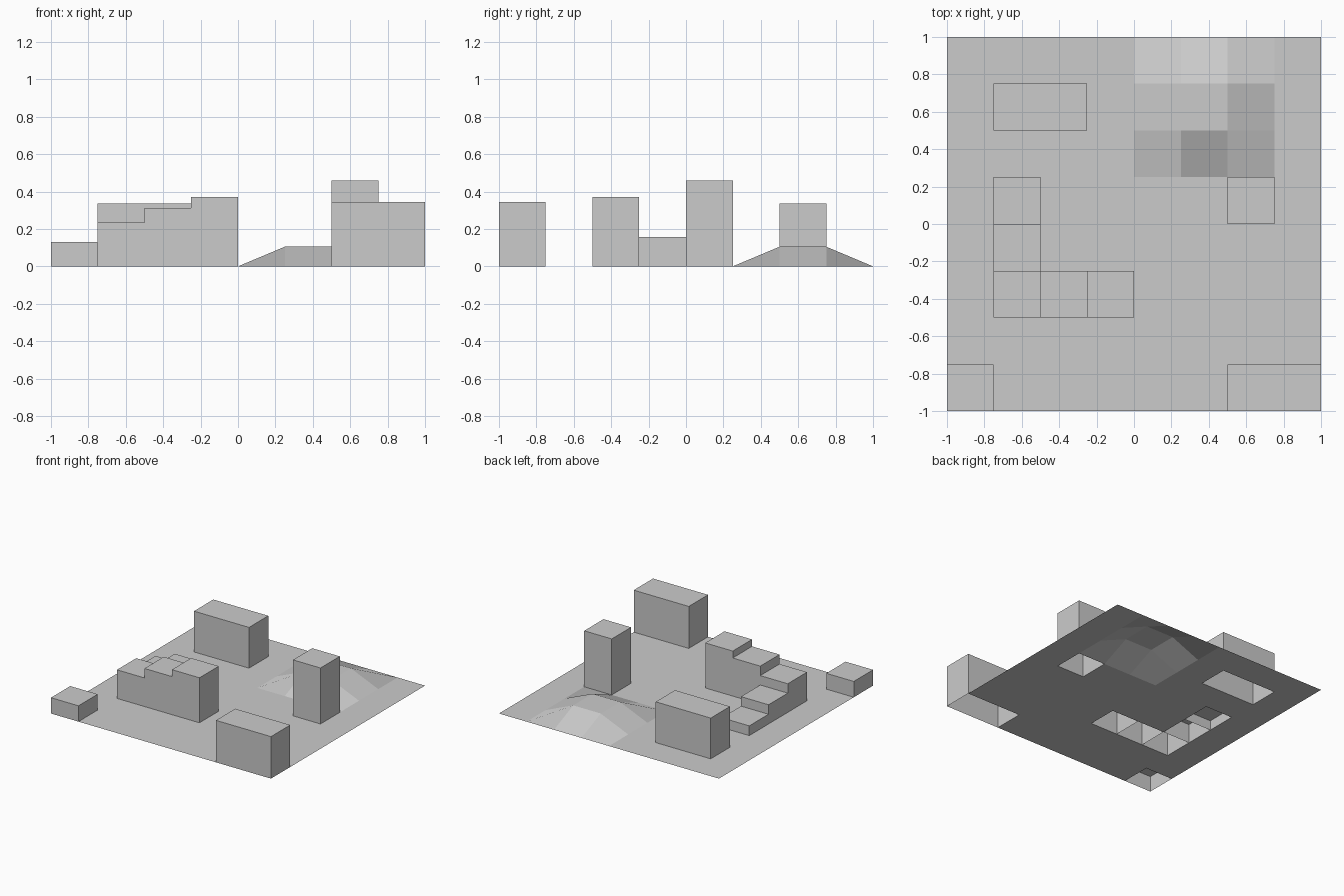
import bpy, bmesh

if "Cube" in bpy.data.objects:
    bpy.data.objects.remove(bpy.data.objects["Cube"])

CELL = 0.25

# name: (x min, y min, cells along x, height); every block is one cell deep
blocks = {
    "corner_block_low": (-1.0, -1.0, 1, 0.13),
    "corner_block_long": (0.5, -1.0, 2, 0.345),
    "tower": (0.5, 0.0, 1, 0.46),
    "back_block": (-0.75, 0.5, 2, 0.335),
    "stair_step_1": (-0.75, 0.0, 1, 0.08),
    "stair_step_2": (-0.75, -0.25, 1, 0.158),
    "stair_step_3": (-0.75, -0.5, 1, 0.235),
    "stair_step_4": (-0.5, -0.5, 1, 0.313),
    "stair_step_5": (-0.25, -0.5, 1, 0.37),
}


def finish(bm, name):
    mesh = bpy.data.meshes.new(name)
    bm.to_mesh(mesh)
    bm.free()
    obj = bpy.data.objects.new(name, mesh)
    bpy.context.collection.objects.link(obj)
    return obj


def open_block(name, x, y, cells, height):
    """Box shell with a top and four walls, open underneath."""
    bm = bmesh.new()
    bmesh.ops.create_cube(bm, size=1)
    w = cells * CELL
    for v in bm.verts:
        v.co.x = x + (v.co.x + 0.5) * w
        v.co.y = y + (v.co.y + 0.5) * CELL
        v.co.z = (v.co.z + 0.5) * height
    bm.normal_update()
    bottom = [f for f in bm.faces if f.normal.z < -0.5]
    bmesh.ops.delete(bm, geom=bottom, context='FACES_ONLY')
    return finish(bm, name)


def under_block(p):
    return any(x < p.x < x + n * CELL and y < p.y < y + CELL
               for x, y, n, h in blocks.values())


# Ground sheet: raised mound, openings below the blocks
bm = bmesh.new()
bmesh.ops.create_grid(bm, x_segments=8, y_segments=8, size=1)
for v in bm.verts:
    if 0.2 < v.co.x < 0.55 and 0.45 < v.co.y < 0.8:
        v.co.z = 0.105
holes = [f for f in bm.faces if under_block(f.calc_center_median())]
bmesh.ops.delete(bm, geom=holes, context='FACES')
finish(bm, "ground_sheet")

# Blocks, tower and staircase
for name, spec in blocks.items():
    open_block(name, *spec)
